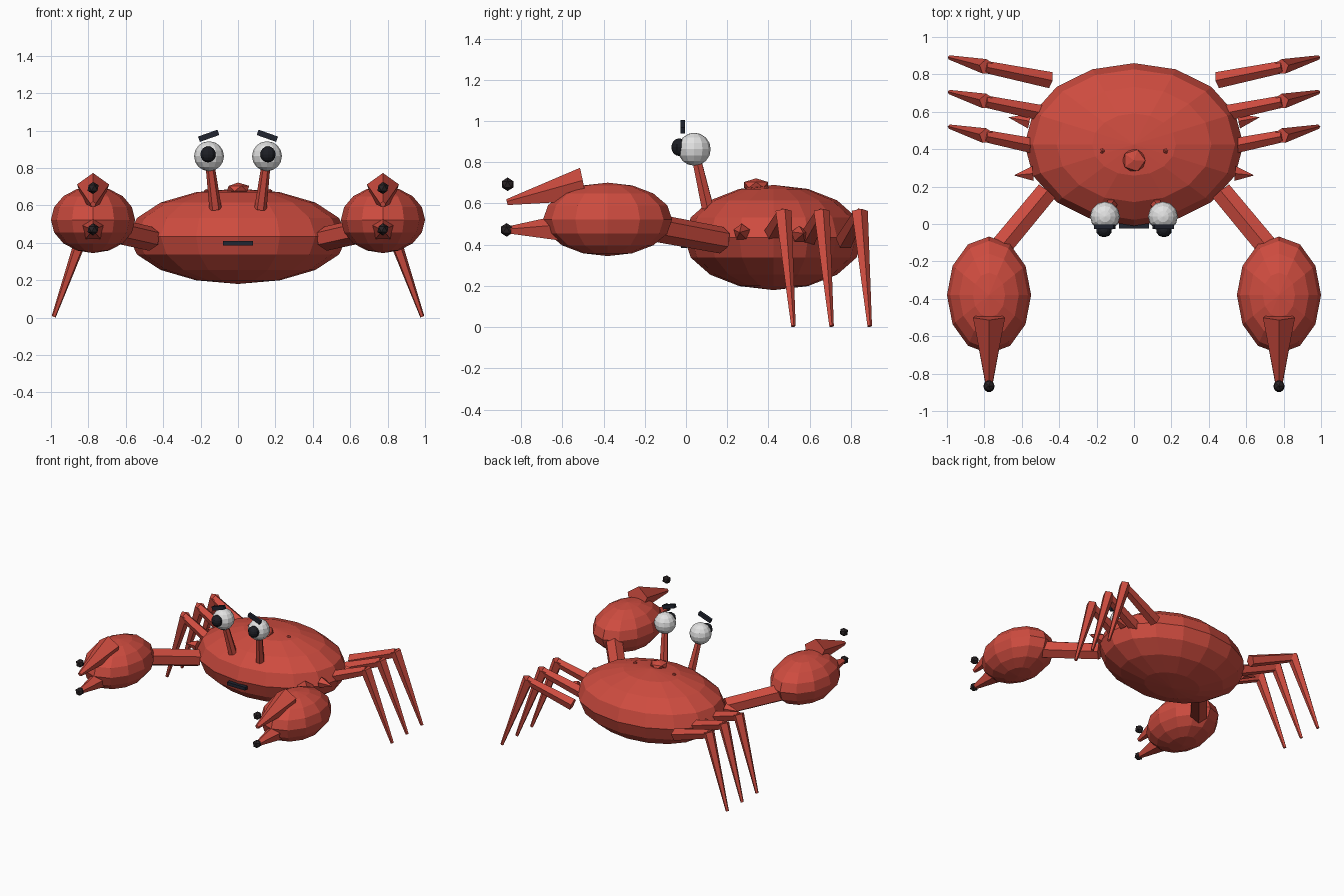
import bpy
import bmesh
from mathutils import Matrix, Vector

cube = bpy.data.objects.get("Cube")
if cube:
    bpy.data.objects.remove(cube, do_unlink=True)


def material(name, rgb):
    m = bpy.data.materials.new(name)
    m.use_nodes = True
    m.diffuse_color = (*rgb, 1)
    m.node_tree.nodes["Principled BSDF"].inputs["Base Color"].default_value = (*rgb, 1)
    return m


red = material("shell red", (0.62, 0.072, 0.05))
white = material("eye white", (0.76, 0.76, 0.76))
black = material("pupil black", (0.012, 0.013, 0.018))
navy = material("brow dark blue", (0.015, 0.018, 0.03))
dark = material("claw tip dark", (0.022, 0.016, 0.018))


def finish(name, bm, mat):
    bmesh.ops.recalc_face_normals(bm, faces=bm.faces)
    mesh = bpy.data.meshes.new(name)
    bm.to_mesh(mesh)
    bm.free()
    mesh.materials.append(mat)
    obj = bpy.data.objects.new(name, mesh)
    bpy.context.collection.objects.link(obj)
    return obj


def placed(loc, size):
    return Matrix.Translation(loc) @ Matrix.Diagonal((*size, 1))


def ball(name, loc, size, mat, segments=12, rings=8):
    bm = bmesh.new()
    bmesh.ops.create_uvsphere(bm, u_segments=segments, v_segments=rings,
                              radius=1, matrix=placed(loc, size))
    return finish(name, bm, mat)


def pebble(name, loc, size, mat):
    bm = bmesh.new()
    bmesh.ops.create_icosphere(bm, subdivisions=1, radius=1, matrix=placed(loc, size))
    return finish(name, bm, mat)


def limb(name, start, end, r1, r2, sides=5):
    """Tapered prism between two points, one corner upwards."""
    a, b = Vector(start), Vector(end)
    turn = (b - a).to_track_quat("Z", "Y").to_matrix().to_4x4()
    bm = bmesh.new()
    bmesh.ops.create_cone(bm, cap_ends=True, segments=sides, radius1=r1, radius2=r2,
                          depth=(b - a).length,
                          matrix=Matrix.Translation((a + b) / 2) @ turn)
    return finish(name, bm, red)


def bar(name, loc, size, tilt=0):
    bm = bmesh.new()
    bmesh.ops.create_cube(bm, size=1, matrix=Matrix.Translation(loc)
                          @ Matrix.Rotation(tilt, 4, "Y") @ Matrix.Diagonal((*size, 1)))
    return finish(name, bm, navy)


# Body, mouth and top bump
ball("body", (0, 0.425, 0.435), (0.585, 0.435, 0.255), red, 16, 8)
bar("mouth", (0, -0.01, 0.397), (0.16, 0.03, 0.025))
pebble("shell_bump", (0, 0.34, 0.69), (0.068, 0.068, 0.032), red)

for side, s in (("left", 1), ("right", -1)):
    # Eyes on stalks
    limb(side + "_eye_stalk", (s * 0.12, 0.105, 0.58), (s * 0.15, 0.05, 0.82), 0.033, 0.024, 6)
    ball(side + "_eye", (s * 0.155, 0.04, 0.863), (0.08, 0.08, 0.08), white)
    ball(side + "_pupil", (s * 0.16, -0.033, 0.873), (0.043, 0.038, 0.043), black, 10, 8)
    bar(side + "_brow", (s * 0.157, -0.015, 0.972), (0.11, 0.022, 0.03), s * 0.34)

    # Small shell details
    pebble(side + "_shell_dot", (s * 0.17, 0.39, 0.673), (0.015, 0.015, 0.015), red)
    limb(side + "_front_spike", (s * 0.54, 0.27, 0.46), (s * 0.64, 0.26, 0.46), 0.042, 0.001)
    limb(side + "_rear_spike", (s * 0.56, 0.55, 0.45), (s * 0.67, 0.57, 0.455), 0.042, 0.001)

    # Arm and claw
    x = s * 0.775
    limb(side + "_arm", (s * 0.468, 0.172, 0.422), (s * 0.76, -0.18, 0.488), 0.065, 0.068, 6)
    ball(side + "_claw", (x, -0.38, 0.523), (0.225, 0.313, 0.178), red)
    limb(side + "_upper_pincer", (x, -0.495, 0.685), (x, -0.868, 0.605), 0.09, 0.016)
    limb(side + "_lower_pincer", (x, -0.5, 0.478), (x, -0.868, 0.47), 0.09, 0.018)
    pebble(side + "_upper_claw_tip", (x, -0.865, 0.693), (0.033, 0.033, 0.033), dark)
    pebble(side + "_lower_claw_tip", (x, -0.87, 0.472), (0.033, 0.033, 0.033), dark)

    # Three jointed legs
    for part, y in (("front", 0.47), ("middle", 0.655), ("rear", 0.84)):
        knee = (s * 0.795, y, 0.545)
        limb(f"{side}_{part}_upper_leg", (s * 0.45, y - 0.07, 0.42), knee, 0.046, 0.034)
        limb(f"{side}_{part}_lower_leg", (s * 0.788, y, 0.56), (s * 0.985, y + 0.05, 0.005),
             0.042, 0.012)
